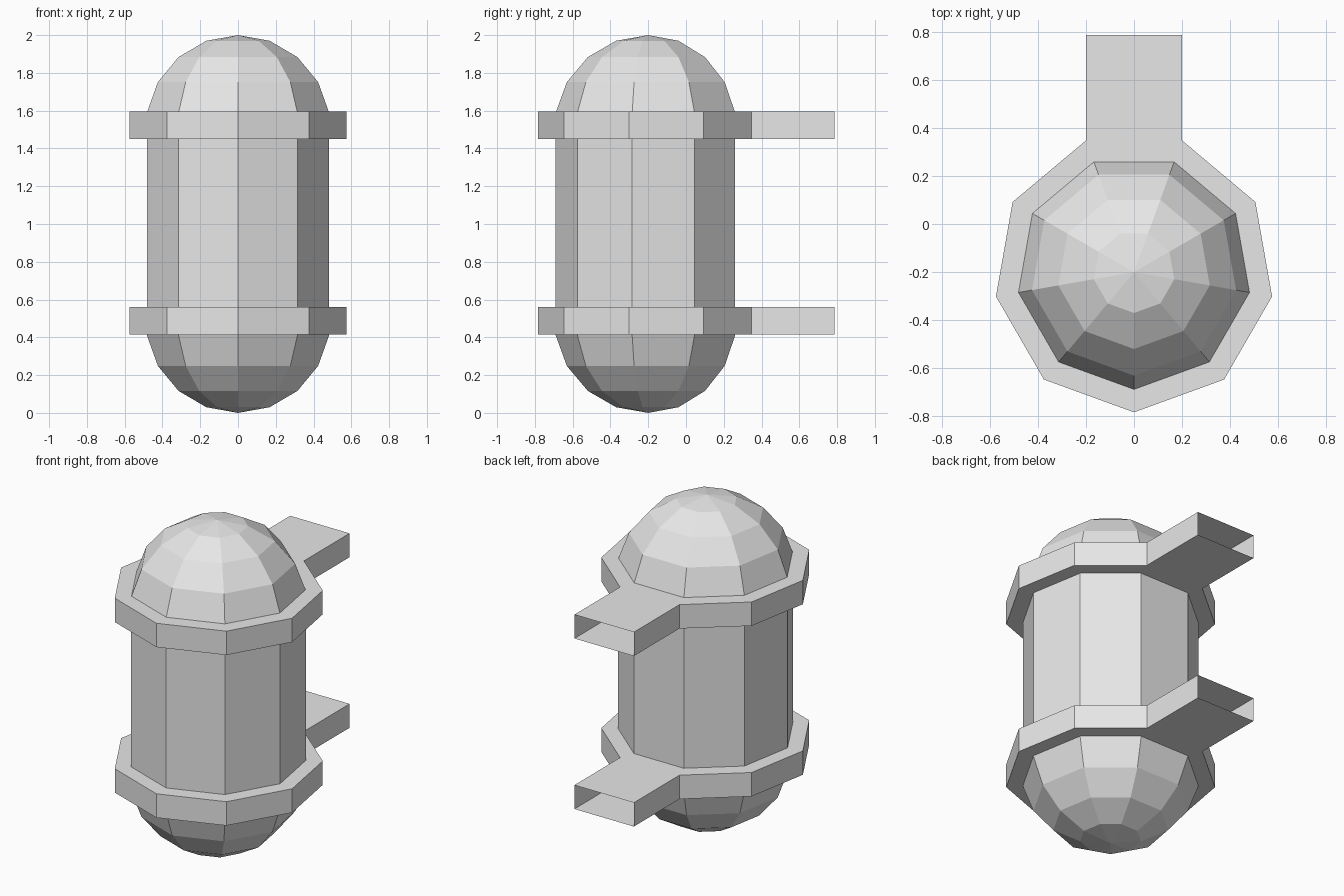
import bpy, bmesh, math
from mathutils import Matrix, Vector

cube = bpy.data.objects.get("Cube")
if cube:
    bpy.data.objects.remove(cube, do_unlink=True)

SIDES = 9
CENTRE_Y = -0.2
RADIUS = 0.4975      # sphere radius of the domed ends
BAND_RADIUS = 0.583
ARM_END_Y = 0.785

grey = bpy.data.materials.new("light grey")
grey.use_nodes = True
colour = (0.8, 0.8, 0.8, 1)
grey.diffuse_color = colour
grey.node_tree.nodes["Principled BSDF"].inputs["Base Color"].default_value = colour


def finish(bm, name):
    mesh = bpy.data.meshes.new(name)
    bm.to_mesh(mesh)
    bm.free()
    mesh.materials.append(grey)
    obj = bpy.data.objects.new(name, mesh)
    bpy.context.collection.objects.link(obj)
    return obj


# Capsule body: a faceted sphere pulled apart at its equator
bm = bmesh.new()
bmesh.ops.create_uvsphere(bm, u_segments=SIDES, v_segments=SIDES, radius=RADIUS)
rim = next(v for v in bm.verts if v.co.xy.length > RADIUS / 2)
turn = -math.pi / 2 - math.atan2(rim.co.y, rim.co.x)
bmesh.ops.rotate(bm, verts=bm.verts, matrix=Matrix.Rotation(turn, 3, 'Z'))
for v in bm.verts:
    v.co.z += RADIUS if v.co.z < 0 else 2 - RADIUS
    v.co.y += CENTRE_Y
finish(bm, "capsule_body")


# Mounting band around the body with a hollow, open-ended arm at the back
def bracket(name, bottom, top):
    bm = bmesh.new()

    def loop(radius, z):
        angles = [math.radians(-90 + 360 * i / SIDES) for i in range(SIDES)]
        return [bm.verts.new((radius * math.cos(a), CENTRE_Y + radius * math.sin(a), z))
                for a in angles]

    low_in, low_out = loop(0.485, bottom), loop(BAND_RADIUS, bottom)
    top_in, top_out = loop(0.485, top), loop(BAND_RADIUS, top)
    back = SIDES // 2
    for i in range(SIDES):
        j = (i + 1) % SIDES
        bm.faces.new((top_in[i], top_out[i], top_out[j], top_in[j]))
        bm.faces.new((low_in[j], low_out[j], low_out[i], low_in[i]))
        if i != back:
            bm.faces.new((low_out[i], low_out[j], top_out[j], top_out[i]))

    # Arm walls run straight back from the open side of the band
    start = [low_out[back], low_out[back + 1], top_out[back + 1], top_out[back]]
    end = [bm.verts.new(Vector((v.co.x, ARM_END_Y, v.co.z))) for v in start]
    for i in range(4):
        j = (i + 1) % 4
        bm.faces.new((start[i], start[j], end[j], end[i]))
    bmesh.ops.recalc_face_normals(bm, faces=bm.faces)
    finish(bm, name)


bracket("lower_bracket", 0.415, 0.56)
bracket("upper_bracket", 1.45, 1.595)
